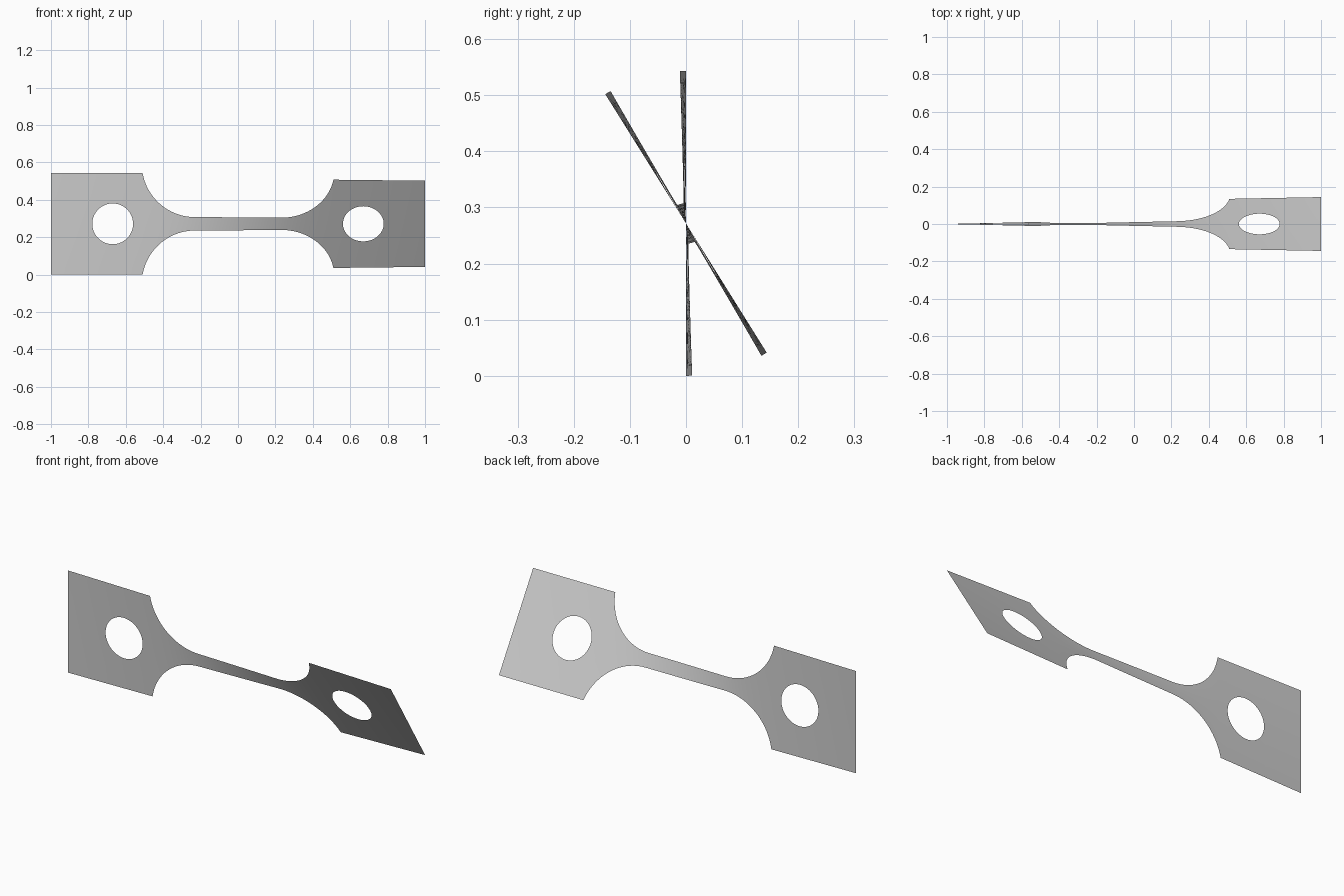
import bpy, bmesh
from math import sin, cos, pi, sqrt, radians

cube = bpy.data.objects.get("Cube")
if cube:
    bpy.data.objects.remove(cube, do_unlink=True)

TAB, NECK = 0.2715, 0.036           # half widths of the tabs and the gauge
CORNER, TANGENT = 0.51, 0.23        # x where the fillet starts and ends
HOLE_X, HOLE_R = 0.67, 0.109
TWIST = radians(32)
ROWS = 6
RISE = TAB - NECK
R = ((CORNER - TANGENT) ** 2 + RISE ** 2) / (2 * RISE)


def half_width(x):
    x = abs(x)
    if x >= CORNER:
        return TAB
    if x <= TANGENT:
        return NECK
    return NECK + R - sqrt(max(R * R - (x - TANGENT) ** 2, 0))


def hole_half(x):
    return sqrt(max(HOLE_R ** 2 - (abs(x) - HOLE_X) ** 2, 0))


def span(a, b, n):
    return [a + (b - a) * i / n for i in range(n)]


# Column positions on one side, mirrored to the other
side = span(0, TANGENT, 10)
side += [TANGENT + (CORNER - TANGENT) * sin(pi / 2 * i / 24) for i in range(24)]
side += span(CORNER, HOLE_X - HOLE_R, 3)
side += [HOLE_X - HOLE_R * cos(pi * i / 32) for i in range(32)]
side += span(HOLE_X + HOLE_R, 1, 8) + [1]
columns = [-x for x in reversed(side[1:])] + side

# Twist builds up fastest where the strip is narrow
turn = [0]
for a, b in zip(columns, columns[1:]):
    turn.append(turn[-1] + (b - a) / half_width((a + b) / 2))
angles = [TWIST * t / turn[-1] for t in turn]

# Twisted sheet: an upper and a lower band that part around the holes
bm = bmesh.new()
for sign in (1, -1):
    previous = None
    for x, angle in zip(columns, angles):
        inner, outer = hole_half(x), half_width(x)
        column = []
        for i in range(ROWS + 1):
            v = sign * (inner + (outer - inner) * i / ROWS)
            column.append(bm.verts.new((x, -v * sin(angle), TAB + v * cos(angle))))
        if previous:
            for i in range(ROWS):
                quad = [previous[i], column[i], column[i + 1], previous[i + 1]]
                bm.faces.new(quad[::sign])
        previous = column
bmesh.ops.remove_doubles(bm, verts=bm.verts, dist=0.00005)
for face in bm.faces:
    face.smooth = True

mesh = bpy.data.meshes.new("twisted_test_strip")
bm.to_mesh(mesh)
bm.free()
strip = bpy.data.objects.new("twisted_test_strip", mesh)
bpy.context.collection.objects.link(strip)

# Plain grey material
grey = bpy.data.materials.new("light_grey")
grey.use_nodes = True
colour = (0.6, 0.6, 0.6, 1)
grey.diffuse_color = colour
grey.node_tree.nodes["Principled BSDF"].inputs["Base Color"].default_value = colour
mesh.materials.append(grey)
